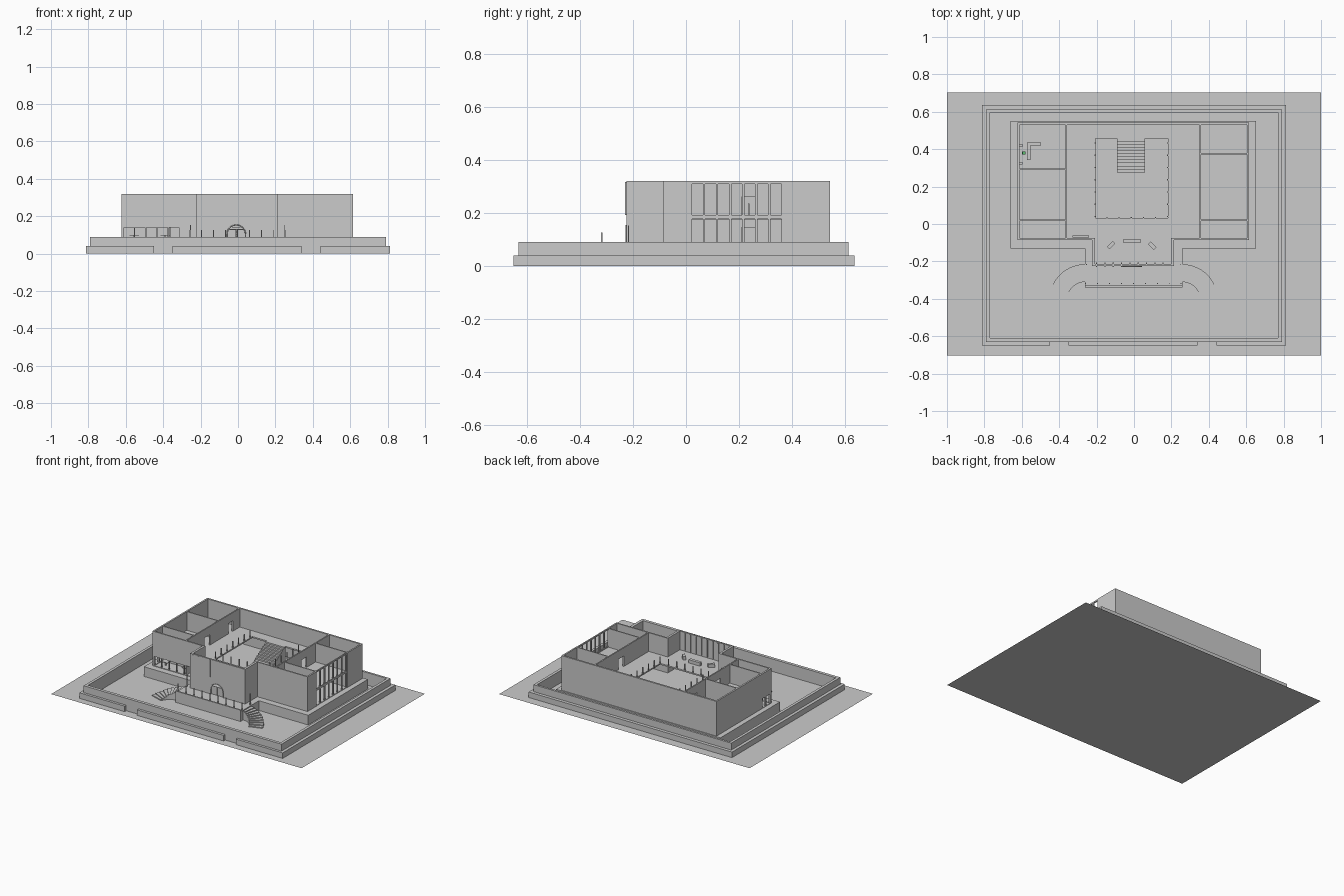
import bpy, bmesh, math
from mathutils import Vector, Matrix

if "Cube" in bpy.data.objects:
    bpy.data.objects.remove(bpy.data.objects["Cube"])


def finish(name, bm):
    bmesh.ops.remove_doubles(bm, verts=bm.verts, dist=1e-5)
    bmesh.ops.recalc_face_normals(bm, faces=bm.faces)
    me = bpy.data.meshes.new(name)
    bm.to_mesh(me)
    bm.free()
    ob = bpy.data.objects.new(name, me)
    bpy.context.collection.objects.link(ob)
    return ob


def solid(name, lo, hi, holes=()):
    """Box from lo to hi with box-shaped holes (pairs of corners) left out."""
    cuts = []
    for a in range(3):
        c = {lo[a], hi[a]}
        for h in holes:
            c |= {v for v in (h[0][a], h[1][a]) if lo[a] < v < hi[a]}
        cuts.append(sorted(c))

    def filled(i):
        if any(not 0 <= i[a] < len(cuts[a]) - 1 for a in range(3)):
            return False
        m = [(cuts[a][i[a]] + cuts[a][i[a] + 1]) / 2 for a in range(3)]
        return not any(all(h[0][a] < m[a] < h[1][a] for a in range(3)) for h in holes)

    bm = bmesh.new()
    for i in range(len(cuts[0]) - 1):
        for j in range(len(cuts[1]) - 1):
            for k in range(len(cuts[2]) - 1):
                cell = (i, j, k)
                if not filled(cell):
                    continue
                for a in range(3):
                    for s in (0, 1):
                        nb = list(cell)
                        nb[a] += 2 * s - 1
                        if filled(nb):
                            continue
                        b, c = [q for q in range(3) if q != a]
                        vs = []
                        for db, dc in ((0, 0), (1, 0), (1, 1), (0, 1)):
                            p = [0, 0, 0]
                            p[a] = cuts[a][cell[a] + s]
                            p[b] = cuts[b][cell[b] + db]
                            p[c] = cuts[c][cell[c] + dc]
                            vs.append(bm.verts.new(p))
                        bm.faces.new(vs)
    return finish(name, bm)


def boxes(name, items):
    """Several boxes in one object: (centre, size, turn about z in degrees)."""
    bm = bmesh.new()
    for c, s, r in items:
        m = Matrix.Translation(c) @ Matrix.Rotation(math.radians(r), 4, 'Z') @ Matrix.Diagonal((*s, 1))
        bmesh.ops.create_cube(bm, size=1, matrix=m)
    me = bpy.data.meshes.new(name)
    bm.to_mesh(me)
    bm.free()
    ob = bpy.data.objects.new(name, me)
    bpy.context.collection.objects.link(ob)
    return ob


def prism(bm, pts, offset):
    f = bm.faces.new([bm.verts.new(p) for p in pts])
    g = bmesh.ops.extrude_face_region(bm, geom=[f])
    bmesh.ops.translate(bm, vec=offset, verts=[v for v in g['geom'] if isinstance(v, bmesh.types.BMVert)])
    g = None


F, M, T = 0.07, 0.185, 0.32      # ground floor, upper floor, wall top

# site: ground plate, garden wall and lower outer kerb with two gate gaps
bm = bmesh.new()
bm.faces.new([bm.verts.new(p) for p in ((-1, -.703, 0), (1, -.703, 0), (1, .703, 0), (-1, .703, 0))])
finish("ground_plate", bm)
solid("garden_wall", (-.79, -.632, 0), (.79, .612, .09), [((-.77, -.61, -1), (.77, .597, 1))])
solid("outer_kerb", (-.812, -.65, 0), (.812, .635, .04),
      [((-.79, -.632, -1), (.79, .612, 1)),
       ((-.45, -1, -1), (-.35, -.632, 1)), ((.34, -1, -1), (.44, -.632, 1))])

# plinth, entrance terrace
solid("plinth", (-.66, -.13, 0), (.652, .55, F))
solid("terrace", (-.263, -.34, 0), (.258, -.13, F))
solid("terrace_edge", (-.263, -.34, F), (.258, -.33, F + .012))

# curved stairs on both sides of the terrace
N = 9
for side, name in ((-1, "curved_stair_left"), (1, "curved_stair_right")):
    bm = bmesh.new()
    for i in range(N):
        a0, a1 = (math.radians(90 + 72 * t / N) for t in (i, i + 1))
        pts = [(-side * r * math.cos(a) + side * .26 - .002, -.405 + r * math.sin(a), 0)
               for r, a in ((.095, a0), (.19, a0), (.19, a1), (.095, a1))]
        prism(bm, pts, (0, 0, F * (N - i) / (N + 1)))
    finish(name, bm)

# terrace railing posts
boxes("terrace_posts", [((-.258 + .0638 * i, -.317, (F + .127) / 2), (.005, .005, .127 - F), 0) for i in range(9)])
boxes("entry_lamp_posts", [((x, -.217, (F + .152) / 2), (.005, .005, .152 - F), 0) for x in (-.255, .25)])

# outer walls
w = .01
solid("back_wall", (-.624, .53, F), (.615, .543, T))
left_bays = [((-.61 + .06 * i, -1, F + .004), (-.556 + .06 * i, 1, .14)) for i in range(5)]
solid("front_wall_left", (-.624, -.085, F), (-.21, -.075, T), left_bays)
solid("front_wall_right", (.2, -.085, F), (.615, -.075, T))
solid("left_wall", (-.624, -.075, F), (-.612, .53, T),
      [((-1, -.065, F + .004), (0, -.025, .14)), ((-1, -.018, F + .004), (0, .018, .14))])
wins = []
for i in range(7):
    y = .023 + .0492 * i
    wins += [((0, y, F + .004), (1, y + .041, .178)), ((0, y, .192), (1, y + .041, .31))]
solid("right_window_wall", (.604, .018, F), (.612, .368, T), wins)
solid("right_wall_front", (.604, -.075, F), (.615, .018, T))
solid("right_wall_back", (.604, .368, F), (.615, .53, T))

# projecting entry block with an arched doorway
entry = solid("entry_block", (-.224, -.225, F), (.214, -.075, T), [((-.208, -.213, 0), (.198, 0, 1))])
arch = [(-.01 + .05 * math.cos(math.radians(t)), .103 + .05 * math.sin(math.radians(t)))
        for t in range(0, 181, 15)] + [(-.06, F - .01), (.04, F - .01)]
bm = bmesh.new()
prism(bm, [(x, -.25, z) for x, z in arch], (0, .06, 0))
cutter = finish("door_cutter", bm)
cutter.hide_render = True
cutter.hide_set(True)
mod = entry.modifiers.new("doorway", 'BOOLEAN')
mod.object = cutter
mod.solver = 'EXACT'
cu = bpy.data.curves.new("arch_trim", 'CURVE')
cu.dimensions = '3D'
cu.bevel_depth = .003
cu.bevel_resolution = 1
sp = cu.splines.new('POLY')
path = [(.04, F)] + arch[:13] + [(-.06, F)]
sp.points.add(len(path) - 1)
for p, (x, z) in zip(sp.points, path):
    p.co = (x, -.226, z, 1)
bpy.context.collection.objects.link(bpy.data.objects.new("arch_trim", cu))
boxes("entry_door_leaves", [((-.035, -.218, .1), (.046, .004, .06), 0), ((.015, -.218, .1), (.046, .004, .06), 0)])
boxes("entry_fins", [((-.2 + .0445 * i, -.226, .254), (.006, .006, .125), 0) for i in range(4)])
boxes("entry_inner_fins", [((-.2 + .0445 * i, -.21, .254), (.006, .008, .125), 0) for i in range(9)])

# partition walls with doorways on both floors
def doors(y0, y1):
    return [((-1, y0, z), (1, y1, z + .075)) for z in (F, M)]


solid("left_partition", (-.366, -.075, F), (-.357, .53, T), doors(.13, .19) + doors(.4, .45))
solid("right_partition", (.35, -.075, F), (.359, .53, T), doors(.21, .27))
for name, x0, x1, y in (("left_cross_wall_a", -.612, -.366, .29), ("left_cross_wall_b", -.612, -.366, .015),
                        ("right_cross_wall_a", .359, .604, .372), ("right_cross_wall_b", .359, .604, .015)):
    solid(name, (x0, y, F), (x1, y + .008, T))

# upper floor around the open hall, and straight stair
solid("upper_floor", (-.612, -.075, M - .01), (.604, .53, M), [((-.205, .033, 0), (.183, .457, 1))])
solid("entry_upper_floor", (-.208, -.213, M - .01), (.198, -.075, M))
n = 11
rise = (M - F) / n
boxes("hall_stair", [((-.015, .449 - .0165 * i, F + (M - F - rise * i) / 2), (.15, .0165, M - F - rise * i), 0)
                     for i in range(n)])

# gallery railing posts
posts = [((x, .04 + .0655 * i, M + .025), (.006, .006, .05), 0) for x in (-.207, .18) for i in range(7)]
posts += [((-.145 + .065 * i, .035, M + .025), (.006, .006, .05), 0) for i in range(5)]
boxes("gallery_posts", posts)

# furniture
boxes("lounge_seats", [((-.01, -.09, M + .012), (.09, .022, .024), 0),
                       ((-.122, -.113, M + .012), (.045, .02, .024), 45),
                       ((.098, -.116, M + .012), (.045, .02, .024), -45)])
boxes("corner_desk", [((-.535, .428, M + .03), (.075, .014, .005), 0), ((-.562, .382, M + .03), (.018, .078, .005), 0),
                      ((-.5, .428, M + .014), (.005, .014, .028), 0), ((-.562, .346, M + .014), (.018, .005, .028), 0),
                      ((-.562, .428, M + .014), (.018, .014, .028), 0)])
boxes("wall_cabinets", [((-.604, y, M + .03), (.016, .015, .06), 0) for y in (.325, .42)])
chair = boxes("desk_chair", [((-.588, .38, M + .015), (.016, .016, .005), 0), ((-.588, .38, M + .007), (.004, .004, .014), 0),
                             ((-.596, .38, M + .03), (.003, .016, .025), 0)])
mat = bpy.data.materials.new("green")
mat.diffuse_color = (.1, .5, .15, 1)
mat.use_nodes = True
mat.node_tree.nodes["Principled BSDF"].inputs["Base Color"].default_value = mat.diffuse_color
chair.data.materials.append(mat)
boxes("hall_side_table", [((-.285, -.067, M + .02), (.09, .012, .04), 0)])
boxes("dining_tables", [((x, -.03, F + .028), (.05, .04, .004), 0) for x in (-.555, -.39)]
      + [((x, -.03, F + .013), (.006, .006, .026), 0) for x in (-.555, -.39)])
